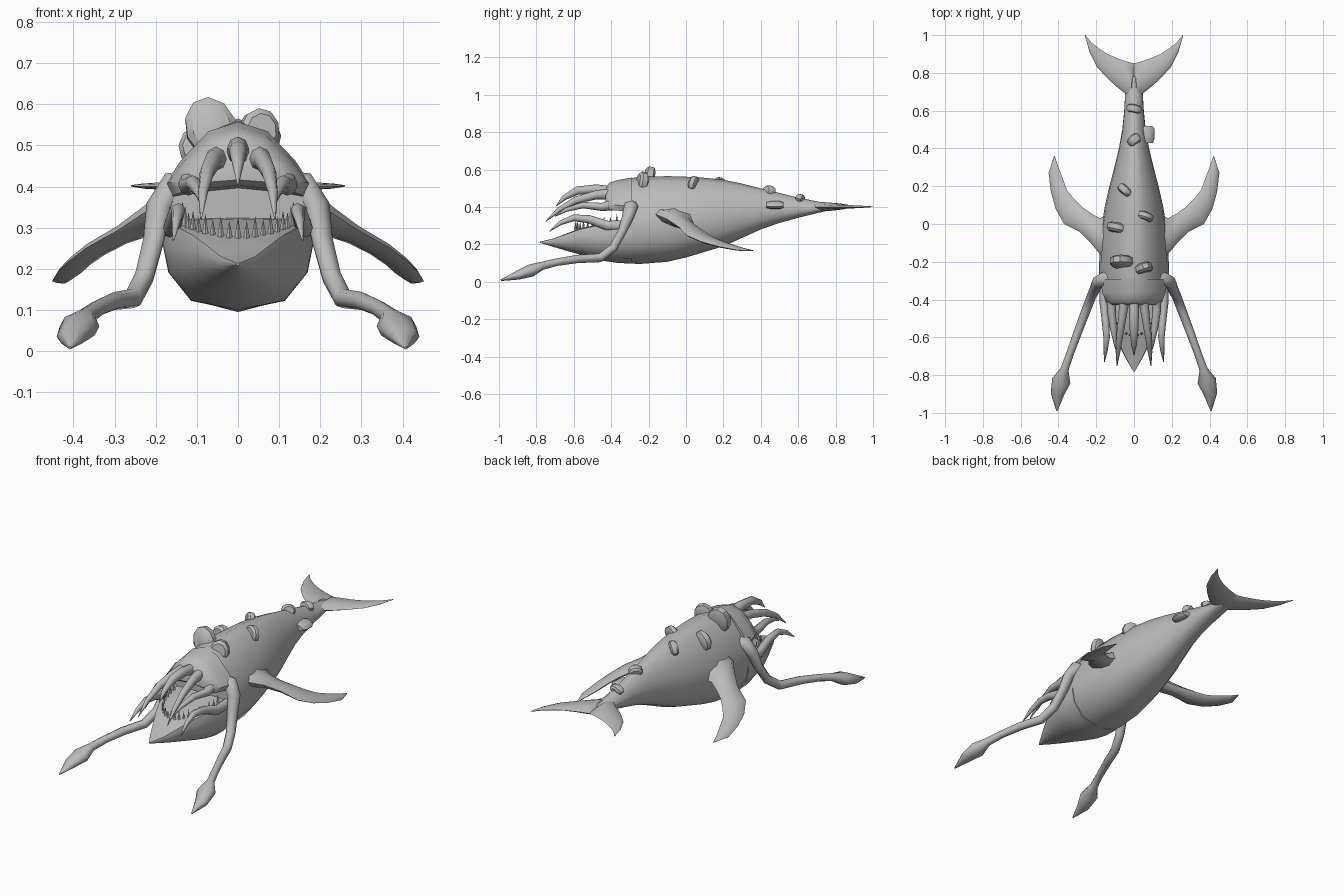
import bpy, math
from mathutils import Vector, Euler

skin = bpy.data.materials.new("grey_skin")
skin.diffuse_color = (0.5, 0.5, 0.5, 1)


def make(name, verts, faces, mirror=False, angle=50):
    me = bpy.data.meshes.new(name)
    me.from_pydata(verts, [], faces)
    me.materials.append(skin)
    ob = bpy.data.objects.new(name, me)
    bpy.context.collection.objects.link(ob)
    bpy.context.view_layer.objects.active = ob
    bpy.ops.object.mode_set(mode='EDIT')
    bpy.ops.mesh.select_all(action='SELECT')
    bpy.ops.mesh.normals_make_consistent(inside=False)
    bpy.ops.object.mode_set(mode='OBJECT')
    me.polygons.foreach_set("use_smooth", [True] * len(me.polygons))
    me.set_sharp_from_angle(angle=math.radians(angle))
    if mirror:
        ob.modifiers.new("mirror", 'MIRROR')
    return ob


def loft(name, rings, mirror=False, angle=50):
    """Skin a list of equal rings and cap both ends."""
    n = len(rings[0])
    verts = [p for r in rings for p in r]
    faces = [(i * n + j, i * n + (j + 1) % n, (i + 1) * n + (j + 1) % n, (i + 1) * n + j)
             for i in range(len(rings) - 1) for j in range(n)]
    faces += [tuple(range(n)), tuple(range(len(verts) - n, len(verts)))]
    return make(name, verts, faces, mirror, angle)


def hull(name, profile, sections):
    """Loft a half profile along y; sections are (y, half width, bottom, top)."""
    full = profile + [(-u, v) for u, v in profile[-2:0:-1]]
    loft(name, [[(u * w, y, lo + v * (hi - lo)) for u, v in full]
                for y, w, lo, hi in sections])


def tube(name, path, sides=8, mirror=True):
    """Tapered tube; path points are (x, y, z, sideways radius, vertical radius)."""
    pts = [Vector(p[:3]) for p in path]
    rings = []
    for i, p in enumerate(path):
        t = (pts[min(i + 1, len(pts) - 1)] - pts[max(i - 1, 0)]).normalized()
        side = t.cross(Vector((0, 0, 1))).normalized()
        up = side.cross(t)
        rings.append([pts[i] + side * p[3] * math.cos(a) + up * p[4] * math.sin(a)
                      for a in (2 * math.pi * k / sides for k in range(sides))])
    loft(name, rings, mirror, 60)


def blade(name, sections):
    """Fin lofted between edges; sections are (front edge, back edge, half thickness)."""
    rings = []
    for a, b, th in sections:
        a, b = Vector(a), Vector(b)
        c, h = (a + b) / 2, (b - a) / 2
        n = h.cross(Vector((1, 0, -0.5))).normalized()
        rings.append([c + h * math.cos(k * math.pi / 4) + n * th * math.sin(k * math.pi / 4)
                      for k in range(8)])
    loft(name, rings, True, 60)


# Body: deep rounded belly, narrower back, tapering to the tail
hull("body", [(0, 0), (.62, .065), (.92, .22), (1, .4), (.95, .58), (.72, .77), (.38, .94), (0, 1)],
     [(-.33, .178, .10, .55), (-.25, .185, .095, .56), (-.1, .182, .107, .565),
      (0, .17, .13, .562), (.1, .153, .16, .556), (.2, .13, .19, .545), (.3, .104, .235, .525),
      (.4, .08, .28, .50), (.5, .062, .315, .475), (.6, .052, .342, .45), (.7, .046, .367, .43),
      (.78, .03, .385, .415)])
# Upper head overhanging the mouth
hull("upper_head", [(0, .12), (.6, .06), (.92, 0), (1, .18), (.78, .5), (.4, .88), (0, 1)],
     [(-.29, .178, .37, .557), (-.36, .168, .38, .545), (-.41, .15, .385, .53), (-.43, .12, .405, .50)])
# Pointed lower jaw
hull("lower_jaw", [(0, 0), (.62, .11), (.92, .42), (1, .75), (.93, 1), (.5, 1.02), (0, 1.03)],
     [(-.29, .184, .098, .32), (-.36, .182, .10, .315), (-.43, .168, .11, .305), (-.5, .145, .127, .295),
      (-.57, .115, .147, .28), (-.64, .08, .166, .255), (-.71, .045, .187, .23), (-.78, .004, .208, .214)])

# Teeth in an arc along the jaw
verts, faces = [], []
for i in range(21):
    a = math.pi * i / 20
    x, y, z = .135 * math.cos(a), -.37 - .22 * math.sin(a), .315 - .038 * math.sin(a)
    b, h = len(verts), .04 if i % 2 else .05
    verts += [(x + .010 * math.cos(k * math.pi / 2), y + .010 * math.sin(k * math.pi / 2), z - .012)
              for k in range(4)] + [(x, y, z + h)]
    faces += [(b + k, b + (k + 1) % 4, b + 4) for k in range(4)] + [(b, b + 1, b + 2, b + 3)]
make("teeth", verts, faces, angle=30)

# Face tentacles
tube("middle_tentacle", [(0, -.36, .47, .028, .035), (0, -.48, .495, .026, .026), (0, -.58, .488, .022, .022),
                         (0, -.65, .45, .013, .014), (0, -.695, .405, .002, .002)], mirror=False)
tube("upper_tentacle", [(.045, -.36, .47, .03, .035), (.06, -.48, .465, .022, .024),
                        (.075, -.59, .435, .018, .02), (.085, -.68, .385, .012, .013),
                        (.09, -.75, .322, .002, .002)])
tube("lip_tentacle", [(.115, -.35, .42, .03, .035), (.12, -.45, .40, .024, .022),
                      (.11, -.55, .41, .018, .017), (.095, -.64, .385, .011, .011), (.085, -.70, .35, .002, .002)])
tube("cheek_tentacle", [(.16, -.33, .30, .022, .03), (.16, -.42, .30, .022, .026), (.15, -.52, .335, .02, .022),
                        (.145, -.60, .342, .017, .018), (.15, -.67, .315, .011, .012),
                        (.157, -.73, .27, .002, .002)])

# Long arms ending in paddles
tube("long_arm", [(.10, -.29, .40, .04, .04), (.16, -.295, .40, .04, .036), (.192, -.31, .35, .034, .03),
                  (.205, -.34, .27, .028, .024), (.228, -.39, .18, .025, .024), (.255, -.46, .128, .024, .024),
                  (.30, -.58, .122, .022, .022), (.34, -.69, .105, .02, .02), (.368, -.77, .085, .022, .022),
                  (.385, -.83, .06, .05, .034), (.405, -.90, .035, .036, .024), (.408, -.99, .008, .003, .004)])

# Side flippers
blade("flipper", [((.12, -.20, .36), (.12, .06, .33), .06), ((.18, -.16, .36), (.18, .03, .31), .045),
                  ((.23, -.10, .335), (.225, .055, .29), .028), ((.29, -.04, .295), (.275, .09, .27), .02),
                  ((.37, .0, .25), (.32, .135, .245), .017), ((.415, .08, .215), (.355, .18, .22), .015),
                  ((.44, .17, .19), (.375, .235, .20), .013), ((.452, .27, .17), (.40, .30, .18), .009),
                  ((.424, .357, .165), (.42, .36, .167), .002)])
# Tail flukes
blade("tail_fluke", [((0, .62, .40), (0, .85, .402), .028), ((.045, .69, .40), (.045, .862, .402), .024),
                     ((.09, .725, .40), (.09, .878, .402), .018), ((.14, .77, .40), (.14, .90, .402), .013),
                     ((.195, .83, .40), (.18, .925, .402), .01), ((.235, .91, .40), (.225, .96, .402), .007),
                     ((.26, .998, .401), (.258, 1.0, .402), .002)])


def growth(x, y, z, size, turn):
    """Faceted oval growth on the skin."""
    rot = Euler([math.radians(d) for d in turn]).to_matrix()
    rings = [[rot @ Vector((size[0] * s * math.cos(a), size[1] * t, size[2] * s * math.sin(a)))
              + Vector((x, y, z)) for a in (math.pi * k / 5 for k in range(10))]
             for s, t in ((.75, -1), (1, -.5), (1, .6), (.7, 1))]
    loft("skin_growth", rings, angle=40)


for g in [(-.065, -.20, .54, (.062, .028, .078), (-12, -20, 5)),
          (.05, -.235, .53, (.05, .024, .06), (-10, 15, 15)),
          (-.09, -.02, .50, (.055, .024, .05), (-8, -35, -10)),
          (.06, .04, .525, (.045, .02, .04), (-15, 30, -25)),
          (-.05, .18, .525, (.042, .02, .033), (-10, -20, -40)),
          (0, .445, .485, (.036, .024, .03), (-15, 0, 40)),
          (.07, .475, .41, (.04, .045, .02), (0, 10, 0)),
          (0, .61, .445, (.04, .02, .024), (-15, 0, -12))]:
    growth(*g)
